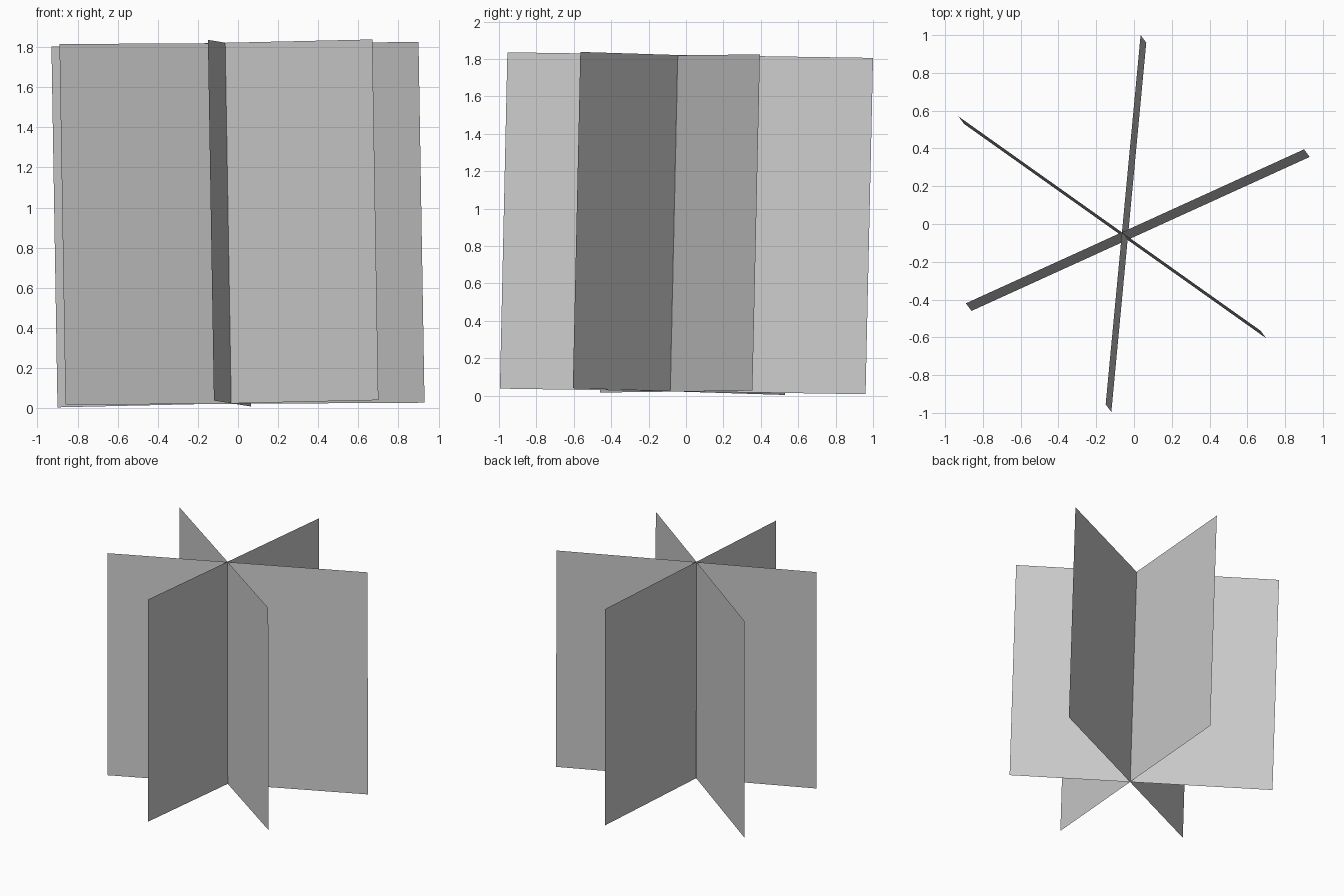
import bpy
import bmesh
from mathutils import Vector

cube = bpy.data.objects.get("Cube")
if cube:
    bpy.data.objects.remove(cube, do_unlink=True)

# Single plain grey
grey = bpy.data.materials.new("light_grey")
grey.use_nodes = True
grey.diffuse_color = (0.6, 0.6, 0.6, 1)
grey.node_tree.nodes["Principled BSDF"].inputs["Base Color"].default_value = (0.6, 0.6, 0.6, 1)

# All panels share one slightly leaning upright axis
DROP = Vector((0.03, -0.04, -1.798))


def panel(name, top_start, top_end):
    """Flat rectangular sheet hanging from its top edge along the shared axis."""
    a, b = Vector(top_start), Vector(top_end)
    bm = bmesh.new()
    bm.faces.new([bm.verts.new(p) for p in (a, a + DROP, b + DROP, b)])
    mesh = bpy.data.meshes.new(name)
    bm.to_mesh(mesh)
    bm.free()
    mesh.materials.append(grey)
    obj = bpy.data.objects.new(name, mesh)
    bpy.context.collection.objects.link(obj)
    return obj


# Three sheets crossing near the middle
panel("wide_panel", (-0.89, -0.42, 1.815), (0.90, 0.395, 1.825))
panel("deep_panel", (-0.15, -0.955, 1.836), (0.035, 1.0, 1.806))
panel("diagonal_panel", (-0.93, 0.57, 1.802), (0.67, -0.565, 1.838))
